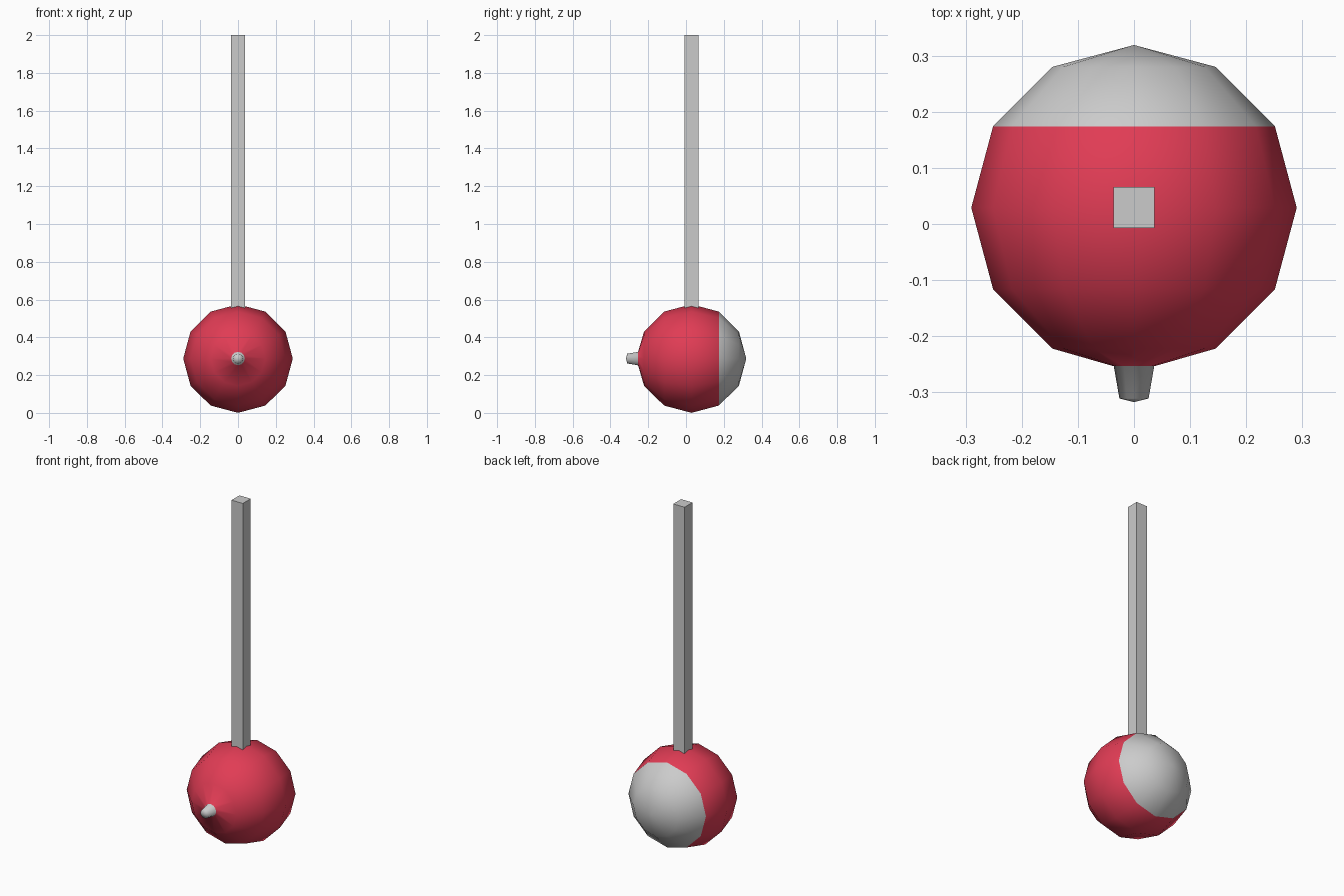
import bpy, bmesh, math

if "Cube" in bpy.data.objects:
    bpy.data.objects.remove(bpy.data.objects["Cube"])

SIDES = 12
CY, CZ, R = 0.029, 0.2875, 0.29

red = bpy.data.materials.new("red_paint")
red.diffuse_color = (0.75, 0.045, 0.09, 1)
red.use_nodes = True
red.node_tree.nodes["Principled BSDF"].inputs["Base Color"].default_value = red.diffuse_color
grey = bpy.data.materials.new("plain_grey")
grey.diffuse_color = (0.6, 0.6, 0.6, 1)
grey.use_nodes = True
grey.node_tree.nodes["Principled BSDF"].inputs["Base Color"].default_value = grey.diffuse_color

# ball profile (radius, y) from the back pole, ending in the small front nozzle
profile = [(R * math.sin(math.radians(a)), CY + R * math.cos(math.radians(a)))
           for a in range(30, 151, 30)]
profile += [(0.036, -0.2535), (0.026, -0.311)]

bm = bmesh.new()
rings = []
for r, y in profile:
    ring = []
    for i in range(SIDES):
        t = 2 * math.pi * i / SIDES
        ring.append(bm.verts.new((r * math.cos(t), y, CZ + 0.99 * r * math.sin(t))))
    rings.append(ring)
back = bm.verts.new((0, CY + R, CZ))
tip = bm.verts.new((0, -0.3175, CZ))

for i in range(SIDES):
    j = (i + 1) % SIDES
    bm.faces.new((back, rings[0][i], rings[0][j]))
    bm.faces.new((tip, rings[-1][j], rings[-1][i]))
    for k, (a, b) in enumerate(zip(rings, rings[1:])):
        f = bm.faces.new((a[i], b[i], b[j], a[j]))
        # red band between the grey back cap and the grey nozzle
        f.material_index = 1 if 1 <= k <= 4 else 0
bmesh.ops.recalc_face_normals(bm, faces=bm.faces)
for f in bm.faces:
    f.smooth = True
mesh = bpy.data.meshes.new("ball")
bm.to_mesh(mesh)
bm.free()
mesh.materials.append(grey)
mesh.materials.append(red)
ball = bpy.data.objects.new("ball", mesh)
bpy.context.collection.objects.link(ball)

# square hanging rod, sunk slightly into the ball
z0, z1 = 0.55, 2.0
bpy.ops.mesh.primitive_cube_add(size=1, location=(0, CY, (z0 + z1) / 2))
rod = bpy.context.object
rod.name = "hanging_rod"
rod.scale = (0.073, 0.073, z1 - z0)
bpy.ops.object.transform_apply(location=False, rotation=False, scale=True)
